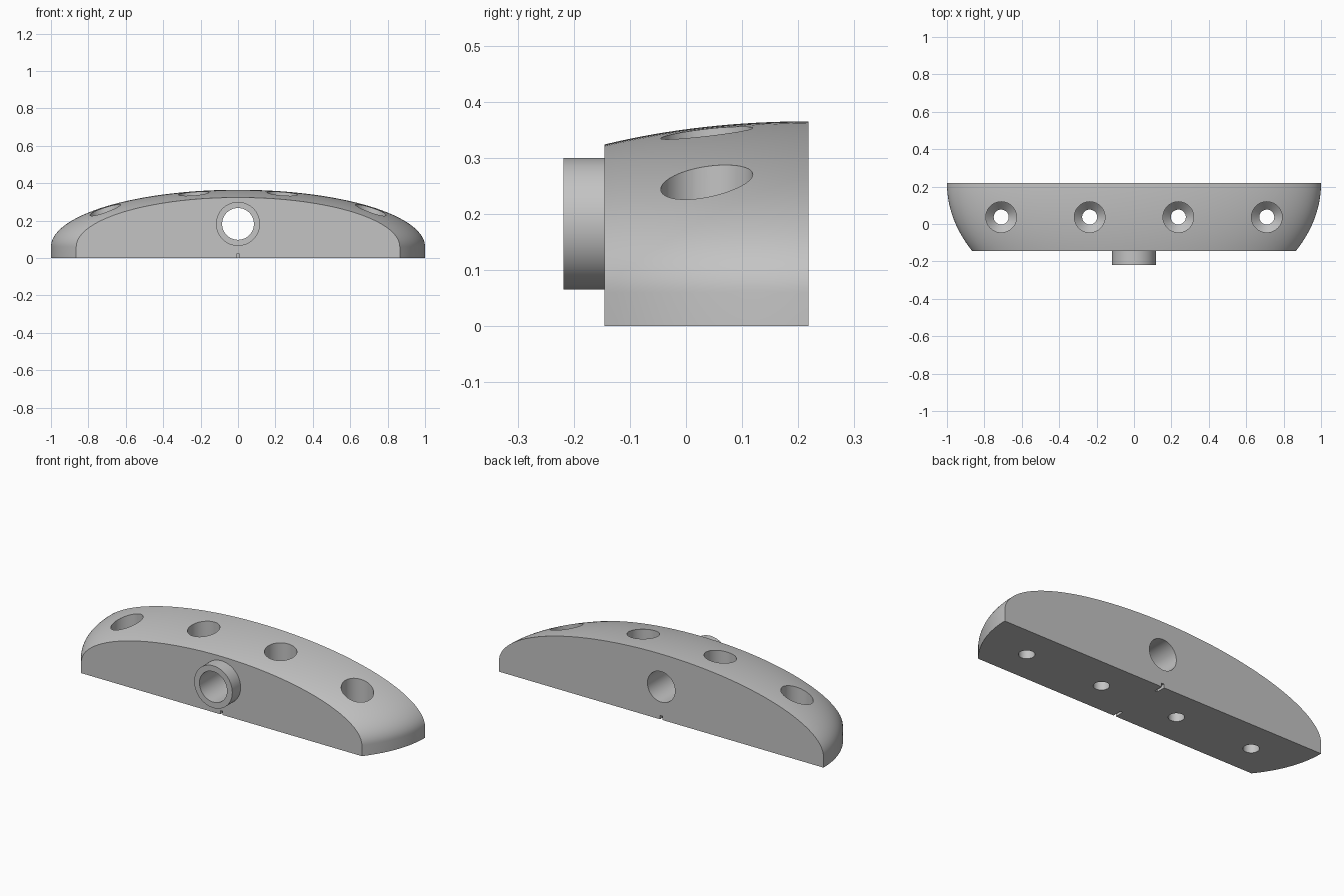
import bpy, bmesh
from math import sin, cos, pi, sqrt
from mathutils import Matrix, Vector

FRONT, BACK = -0.145, 0.218
FOOT = 0.06            # height of the upright lower rim
TUBE_Z = 0.1825

cube = bpy.data.objects.get("Cube")
if cube:
    bpy.data.objects.remove(cube, do_unlink=True)

grey = bpy.data.materials.new("light_grey")
grey.use_nodes = True
colour = (0.55, 0.55, 0.55, 1)
grey.diffuse_color = colour
grey.node_tree.nodes["Principled BSDF"].inputs["Base Color"].default_value = colour


def finish(bm, name):
    bmesh.ops.recalc_face_normals(bm, faces=bm.faces)
    mesh = bpy.data.meshes.new(name)
    bm.to_mesh(mesh)
    bm.free()
    mesh.materials.append(grey)
    obj = bpy.data.objects.new(name, mesh)
    bpy.context.collection.objects.link(obj)
    return obj


def loft(rings, name):
    """Skin closed rings of points and cap both ends."""
    bm = bmesh.new()
    loops = [[bm.verts.new(p) for p in ring] for ring in rings]
    n = len(loops[0])
    for a, b in zip(loops, loops[1:]):
        for i in range(n):
            j = (i + 1) % n
            bm.faces.new((a[i], a[j], b[j], b[i]))
    bm.faces.new(loops[0])
    bm.faces.new(loops[-1])
    return finish(bm, name)


def turned(profile, name, matrix, n=64):
    """Revolve (radius, height) pairs round the local z axis."""
    return loft([[matrix @ Vector((r * cos(2 * pi * i / n), r * sin(2 * pi * i / n), h))
                  for i in range(n)] for r, h in profile], name)


def combine(target, tool, operation):
    mod = target.modifiers.new(operation.lower(), "BOOLEAN")
    mod.operation, mod.solver, mod.object = operation, "EXACT", tool
    tool.hide_render = True
    bpy.context.view_layer.objects.active = target
    bpy.ops.object.modifier_apply(modifier=mod.name)
    bpy.data.objects.remove(tool, do_unlink=True)


# Domed body: half ellipses that shrink towards the front
def section(y, n=96):
    s = sqrt(1 - ((BACK - y) / 0.723) ** 2)
    arc = [(s * cos(pi * i / n), y, FOOT + 0.305 * s * sin(pi * i / n)) for i in range(n + 1)]
    return [(s, y, 0)] + arc + [(-s, y, 0)]


steps = 16
body = loft([section(FRONT + (BACK - FRONT) * i / steps) for i in range(steps + 1)], "domed_body")

# Front collar and the bore running through it to the back
along_y = Matrix.Translation((0, 0, TUBE_Z)) @ Matrix.Rotation(pi / 2, 4, "X")
combine(body, turned([(0.1175, 0.1), (0.1175, 0.218)], "front_collar", along_y), "UNION")
combine(body, turned([(0.085, -0.3), (0.085, 0.3)], "bore_cutter", along_y), "DIFFERENCE")

# Four countersunk screw holes
screw = [(0.04, -0.1), (0.04, 0.07), (0.082, 0.115), (0.082, 0.5)]
for x in (-0.71, -0.237, 0.237, 0.71):
    combine(body, turned(screw, "screw_cutter", Matrix.Translation((x, 0.037, 0))), "DIFFERENCE")

# Small centring notches under the front and back edges
for y in (FRONT, BACK):
    bm = bmesh.new()
    bmesh.ops.create_cube(bm, size=1, matrix=Matrix.Translation((0, y, 0))
                          @ Matrix.Diagonal((0.015, 0.1, 0.042, 1)))
    combine(body, finish(bm, "notch_cutter"), "DIFFERENCE")

bpy.ops.object.select_all(action="DESELECT")
body.select_set(True)
bpy.context.view_layer.objects.active = body
bpy.ops.object.shade_smooth_by_angle(angle=pi / 6)
